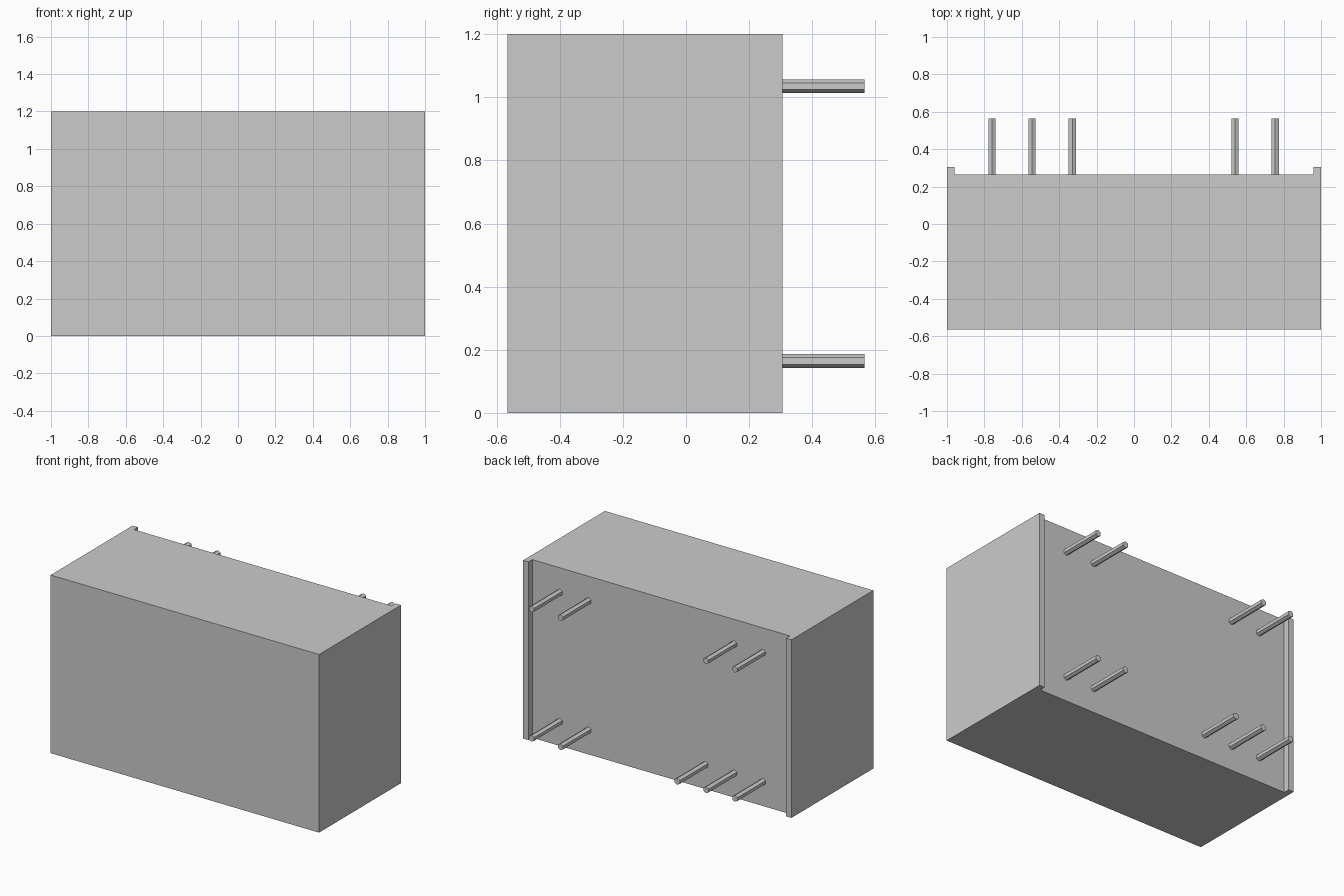
import bpy
import bmesh
from math import pi
from mathutils import Matrix

cube = bpy.data.objects.get("Cube")
if cube:
    bpy.data.objects.remove(cube, do_unlink=True)

FRONT, BACK, RIM, TIP = -0.565, 0.265, 0.306, 0.565
HEIGHT = 1.2
RIB = 0.04
PIN_RADIUS = 0.022

# One plain grey for the whole component
grey = bpy.data.materials.new("light grey")
grey.use_nodes = True
colour = (0.6, 0.6, 0.6, 1)
grey.diffuse_color = colour
grey.node_tree.nodes["Principled BSDF"].inputs["Base Color"].default_value = colour


def finish(bm, name):
    bmesh.ops.recalc_face_normals(bm, faces=bm.faces)
    mesh = bpy.data.meshes.new(name)
    bm.to_mesh(mesh)
    bm.free()
    mesh.materials.append(grey)
    obj = bpy.data.objects.new(name, mesh)
    bpy.context.collection.objects.link(obj)
    return obj


# Housing: plan outline with a standoff rib at each back corner, extruded upwards
half = [(1, FRONT), (1, RIM), (1 - RIB, RIM), (1 - RIB, BACK)]
outline = half + [(-x, y) for x, y in reversed(half)]
bm = bmesh.new()
base = bm.faces.new([bm.verts.new((x, y, 0)) for x, y in outline])
top = bmesh.ops.extrude_face_region(bm, geom=[base])
bmesh.ops.translate(bm, vec=(0, 0, HEIGHT),
                    verts=[v for v in top["geom"] if isinstance(v, bmesh.types.BMVert)])
finish(bm, "housing")


# Pins: hexagonal rods standing out of the back
def pin(name, x, z):
    bm = bmesh.new()
    bmesh.ops.create_cone(bm, cap_ends=True, segments=6, radius1=PIN_RADIUS,
                          radius2=PIN_RADIUS, depth=TIP - BACK)
    bmesh.ops.transform(bm, verts=bm.verts,
                        matrix=Matrix.Translation((x, (BACK + TIP) / 2, z))
                        @ Matrix.Rotation(pi / 2, 4, "X"))
    finish(bm, name)


rows = {
    "upper": (1.035, [-0.76, -0.545, 0.54, 0.755]),
    "lower": (0.165, [-0.76, -0.545, -0.33, 0.54, 0.755]),
}
for row, (z, columns) in rows.items():
    for i, x in enumerate(columns, 1):
        pin(f"{row}_pin_{i}", x, z)
